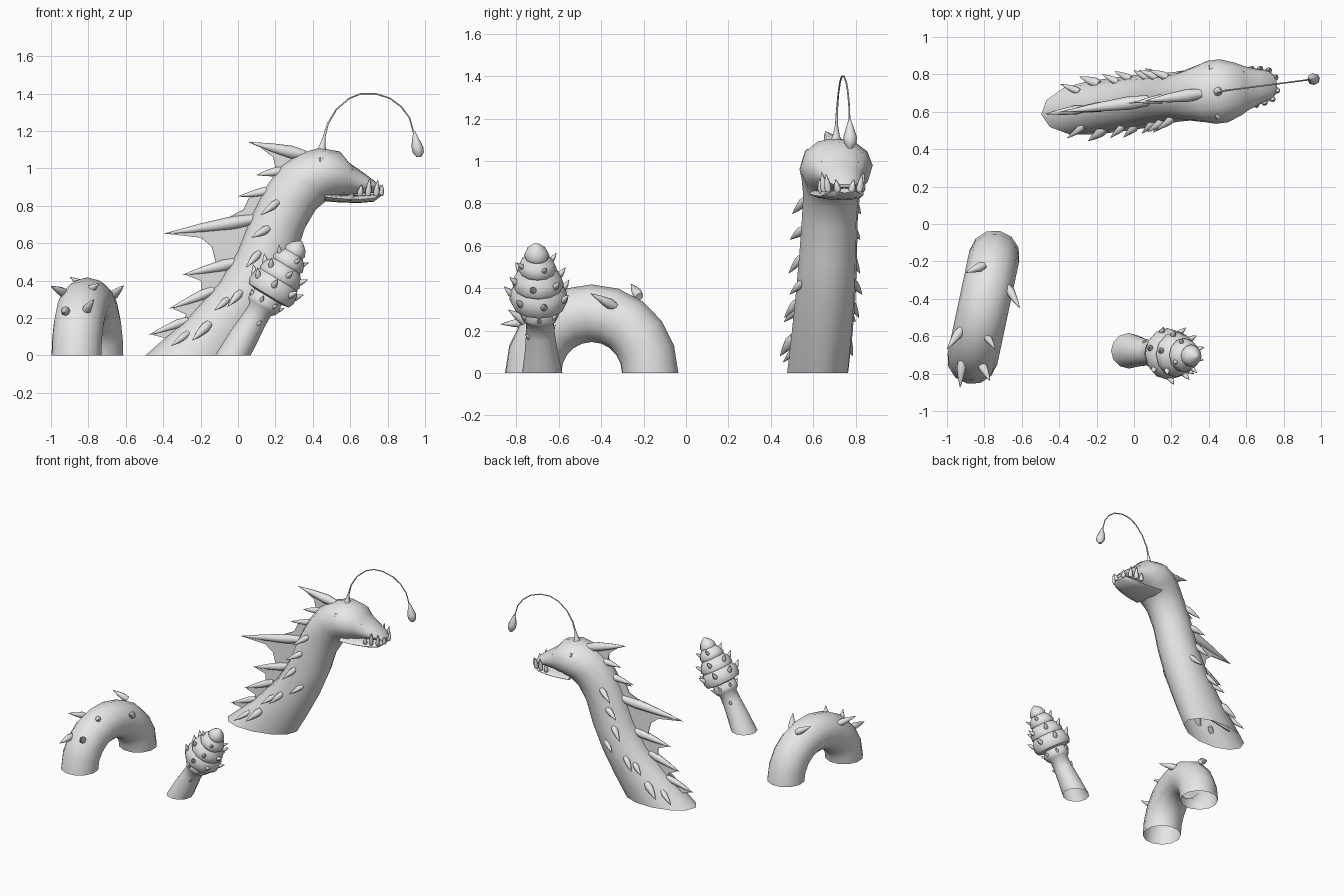
import bpy, bmesh, math
from mathutils import Vector, Matrix
from mathutils.bvhtree import BVHTree

cube = bpy.data.objects.get("Cube")
if cube:
    bpy.data.objects.remove(cube, do_unlink=True)

grey = bpy.data.materials.new("plain grey")
grey.use_nodes = True
grey.diffuse_color = (0.8, 0.8, 0.8, 1)
for node in grey.node_tree.nodes:
    if node.type == "BSDF_PRINCIPLED":
        node.inputs["Base Color"].default_value = (0.8, 0.8, 0.8, 1)

# The neck and head are built along x, then turned a little
NECK = Matrix.Translation((0, 0.65, 0)) @ Matrix.Rotation(math.radians(7.4), 4, "Z")
FLAT = Matrix.Identity(4)


def loft(bm, rings, segs, cap_start=False, cap_end=False):
    """Skin a row of rings, each given as centre and two half axes."""
    loops = []
    for c, u, v in rings:
        angles = [math.tau * i / segs for i in range(segs)]
        loops.append([bm.verts.new(c + u * math.cos(a) + v * math.sin(a)) for a in angles])
    for a, b in zip(loops, loops[1:]):
        for i in range(segs):
            j = (i + 1) % segs
            bm.faces.new((a[i], a[j], b[j], b[i]))
    if cap_start:
        bm.faces.new(loops[0][::-1])
    if cap_end:
        bm.faces.new(loops[-1])


def spike(bm, base, tip, r, segs=8):
    """Claw that swells slightly, then tapers to a point."""
    base, tip = Vector(base), Vector(tip)
    d = tip - base
    u = d.orthogonal().normalized()
    v = d.normalized().cross(u)
    shape = ((0, 0.75), (0.25, 1), (0.6, 0.65), (0.85, 0.28), (1, 0.03))
    loft(bm, [(base + d * t, u * r * f, v * r * f) for t, f in shape], segs, True, True)


def profile_rings(rows):
    """Rings from top point, bottom point and half width in the xz plane."""
    rings = []
    for (x1, z1), (x2, z2), w in rows:
        a, b = Vector((x1, 0, z1)), Vector((x2, 0, z2))
        rings.append(((a + b) / 2, (a - b) / 2, Vector((0, w, 0))))
    return rings


def finish(bm, name, matrix=FLAT):
    bmesh.ops.recalc_face_normals(bm, faces=bm.faces)
    mesh = bpy.data.meshes.new(name)
    bm.to_mesh(mesh)
    bm.free()
    mesh.materials.append(grey)
    ob = bpy.data.objects.new(name, mesh)
    bpy.context.collection.objects.link(ob)
    ob.matrix_world = matrix
    bpy.ops.object.select_all(action="DESELECT")
    ob.select_set(True)
    bpy.context.view_layer.objects.active = ob
    bpy.ops.object.shade_smooth_by_angle(angle=math.radians(50))
    return ob


# Neck and upper head
bm = bmesh.new()
loft(bm, profile_rings([
    ((-.50, 0), (.05, 0), .145), ((-.27, .2), (.14, .16), .145),
    ((-.1, .39), (.23, .33), .143), ((0, .56), (.31, .52), .138),
    ((.07, .74), (.36, .68), .133), ((.15, .9), (.42, .78), .135),
    ((.23, 1.01), (.48, .83), .152), ((.33, 1.08), (.51, .84), .17),
    ((.44, 1.11), (.53, .85), .17), ((.55, 1.09), (.58, .855), .14),
    ((.6, 1.03), (.61, .86), .118), ((.68, .975), (.67, .865), .092),
    ((.74, .93), (.73, .87), .072), ((.77, .89), (.765, .875), .04)]), 12, cap_end=True)
skin = BVHTree.FromBMesh(bm)
finish(bm, "neck_and_head", NECK)

# Lower jaw
bm = bmesh.new()
loft(bm, profile_rings([
    ((.45, .87), (.46, .825), .13), ((.55, .858), (.55, .818), .118),
    ((.65, .855), (.65, .815), .1), ((.72, .862), (.73, .822), .085),
    ((.765, .872), (.768, .85), .045)]), 12, True, True)
finish(bm, "lower_jaw", NECK)

# Teeth and brows, mirrored
teeth, brows = bmesh.new(), bmesh.new()
for s in (-1, 1):
    for x, y, h in ((.645, .094, .05), (.69, .088, .085), (.735, .074, .075), (.765, .032, .05)):
        spike(teeth, (x, s * y, .855), (x + .008, s * (y + .012), .865 + h), .017)
    spike(brows, (.42, s * .13, 1.04), (.61, s * .085, .995), .024)
finish(teeth, "teeth", NECK)
finish(brows, "brows", NECK)

# Back spines
bm = bmesh.new()
for (bx, bz), (tx, tz), r in (
        ((.36, 1.07), (.06, 1.14), .035), ((.25, .99), (.1, .965), .026),
        ((.19, .885), (0, .85), .025), ((.1, .73), (-.4, .65), .036),
        ((0, .5), (-.3, .43), .032), ((-.13, .35), (-.37, .25), .028),
        ((-.27, .19), (-.48, .11), .024)):
    spike(bm, (bx, 0, bz), (tx, 0, tz), r)
finish(bm, "back_spines", NECK)

# Thin webs between the spines
bm = bmesh.new()
for outline in (
        ((.36, 1.06), (.1, 1.13), (.19, 1.06), (.21, .97), (.3, .95)),
        ((.16, .86), (.06, .845), (.03, .78), (-.1, .715), (-.38, .65), (-.2, .63),
         (-.14, .58), (-.12, .5), (-.28, .43), (-.2, .4), (-.2, .34), (-.35, .25),
         (-.28, .22), (-.3, .17), (-.46, .11), (-.38, .09), (-.2, .1), (0, .4), (.15, .7))):
    face = bm.faces.new([bm.verts.new((x, -.004, z)) for x, z in outline])
    out = bmesh.ops.extrude_face_region(bm, geom=[face], use_keep_orig=True)
    moved = [g for g in out["geom"] if isinstance(g, bmesh.types.BMVert)]
    bmesh.ops.translate(bm, verts=moved, vec=(0, .008, 0))
finish(bm, "back_webs", NECK)

# Side spines, set on the skin of both flanks
bm = bmesh.new()
for bx, bz, tx, tz, r in (
        (.2, .82, .1, .75, .022), (.15, .68, .05, .63, .023), (.1, .55, .02, .47, .022),
        (.16, .43, .08, .37, .02), (.0, .34, -.08, .26, .022), (-.07, .3, -.15, .24, .02),
        (-.17, .17, -.27, .08, .028), (-.28, .12, -.38, .05, .02)):
    for s in (-1, 1):
        hit = skin.ray_cast(Vector((bx, s, bz)), Vector((0, -s, 0)))[0]
        if hit:
            spike(bm, hit - Vector((0, s * .01, 0)), (tx, hit.y + s * .045, tz), r)
finish(bm, "side_spines", NECK)

# Lure stalk and drop
bm = bmesh.new()
path = ((.45, 1.08, .035), (.455, 1.12, .017), (.465, 1.17, .007), (.485, 1.24, .005),
        (.53, 1.315, .004), (.6, 1.375, .004), (.665, 1.4, .004), (.74, 1.4, .004),
        (.82, 1.375, .004), (.88, 1.33, .004), (.925, 1.27, .004), (.95, 1.18, .004))
points = [Vector((x, 0, z)) for x, z, r in path]
rings = []
for i, p in enumerate(points):
    d = (points[min(i + 1, len(points) - 1)] - points[max(i - 1, 0)]).normalized()
    rings.append((p, Vector((d.z, 0, -d.x)) * path[i][2], Vector((0, path[i][2], 0))))
loft(bm, rings, 8, cap_end=True)
finish(bm, "lure_stalk", NECK)
bm = bmesh.new()
drop = ((.95, 1.2, .004), (.957, 1.16, .018), (.967, 1.115, .032), (.972, 1.085, .03), (.975, 1.06, .012))
loft(bm, [(Vector((x, 0, z)), Vector((r, 0, 0)), Vector((0, r, 0))) for x, z, r in drop], 8, True, True)
finish(bm, "lure_drop", NECK)

# Arched body coil, open at the ground
coil = Matrix.Translation((-.805, -.445, 0)) @ Matrix.Rotation(math.radians(-12), 4, "Z")
bm = bmesh.new()
rings = []
for i in range(11):
    a = math.pi * i / 10
    out = Vector((0, math.cos(a), math.sin(a)))
    rings.append((out * .282, out * .136, Vector((.136, 0, 0))))
loft(bm, rings, 12)
finish(bm, "body_coil", coil)

# Coil spines
bm = bmesh.new()
for base, tip in (
        ((-.8, -.22, .36), (-.9, -.26, .42)), ((-.68, -.33, .31), (-.61, -.45, .375)),
        ((-.92, -.56, .33), (-1, -.67, .37)), ((-.81, -.57, .34), (-.74, -.67, .385)),
        ((-.92, -.73, .24), (-.93, -.875, .23)), ((-.82, -.74, .23), (-.77, -.84, .3))):
    spike(bm, base, tip, .025)
finish(bm, "coil_spines")

# Tentacle: straight stalk with a tiered club on a leaning axis
axis = Vector((.515, -.04, .857))
across, side = Vector((.857, 0, -.515)), Vector((0, 1, 0))
start = Vector((.185, -.695, .355))


def club(name, rows, first=None):
    bm = bmesh.new()
    rings = [(start + axis * s, across * r, side * r) for s, r in rows]
    if first:
        rings.insert(0, first)
    loft(bm, rings, 12, cap_end=True)
    finish(bm, name)


foot = (Vector((-.028, -.678, 0)), Vector((.095, 0, 0)), Vector((0, .095, 0)))
club("tentacle_stalk", ((-.3, .078), (-.2, .068), (-.13, .066), (-.11, .085),
                        (-.085, .095), (-.06, .085), (0, .08)), foot)
club("tentacle_club", ((-.05, .07), (-.04, .125), (-.01, .138), (.035, .132), (.06, .115),
                       (.075, .122), (.115, .11), (.145, .083), (.16, .092), (.195, .08),
                       (.22, .055), (.235, .06), (.265, .046), (.285, .025), (.3, .004)))

# Tentacle spines in staggered rings
bm = bmesh.new()
for s, r, count, length, width in ((-.09, .088, 7, .04, .012), (.01, .13, 7, .055, .017),
                                   (.095, .112, 6, .05, .016), (.18, .08, 4, .045, .013),
                                   (-.21, .062, 2, .04, .013)):
    for i in range(count):
        a = math.tau * i / count + s * 20
        out = across * math.cos(a) + side * math.sin(a)
        base = start + axis * s + out * (r - .01)
        spike(bm, base, base + out * length * .75 + axis * length * .9, width)
finish(bm, "tentacle_spines")
